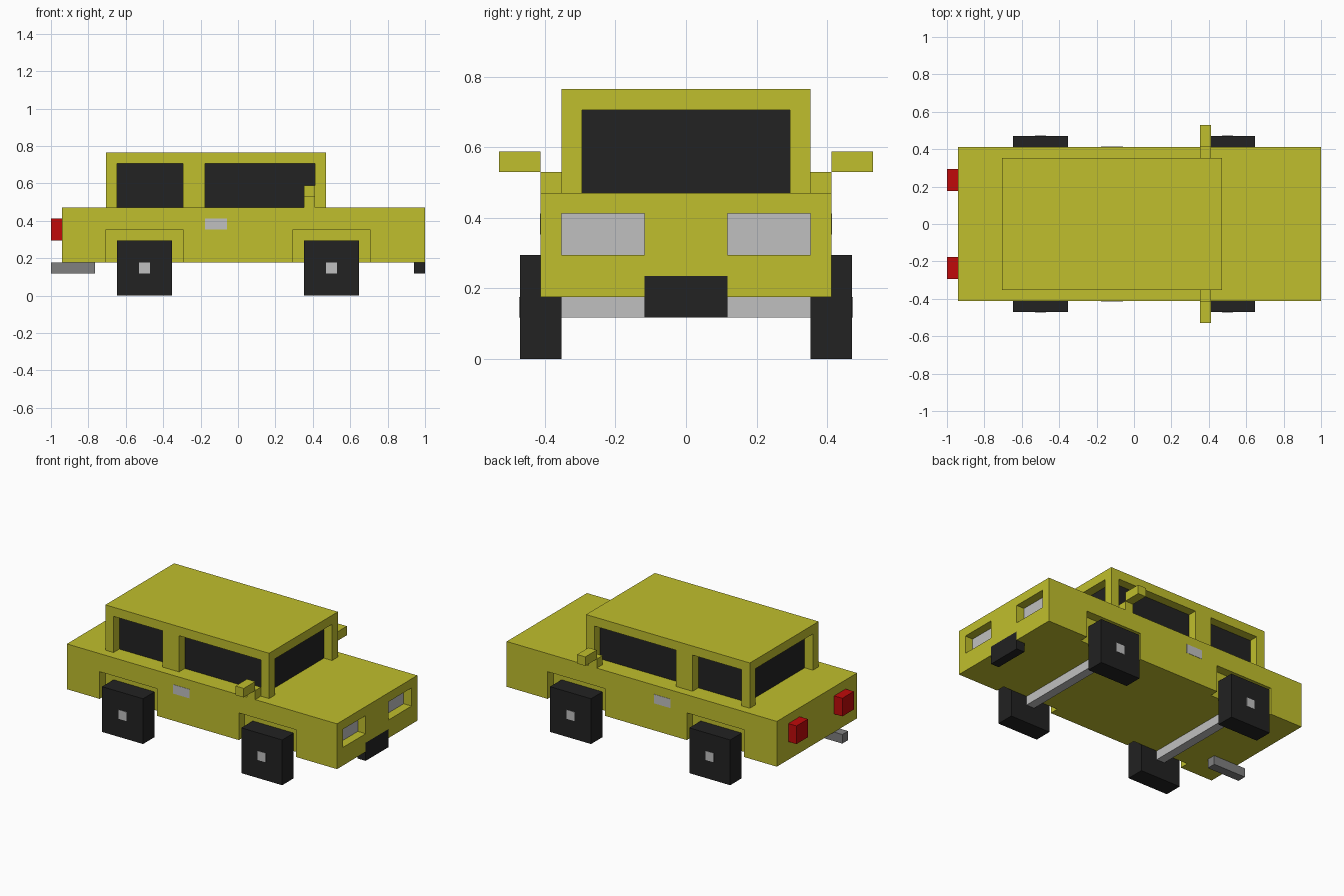
import bpy
import bmesh

if "Cube" in bpy.data.objects:
    bpy.data.objects.remove(bpy.data.objects["Cube"], do_unlink=True)

U = 1 / 17  # one building block; the car is 34 blocks long


def material(name, rgb):
    m = bpy.data.materials.new(name)
    m.use_nodes = True
    m.diffuse_color = (*rgb, 1)
    bsdf = next(n for n in m.node_tree.nodes if n.type == 'BSDF_PRINCIPLED')
    bsdf.inputs["Base Color"].default_value = (*rgb, 1)
    return m


YELLOW = material("yellow paint", (0.53, 0.52, 0.026))
BLACK = material("black", (0.016, 0.016, 0.016))
SILVER = material("light grey", (0.527, 0.527, 0.527))
GREY = material("exhaust grey", (0.216, 0.216, 0.216))
RED = material("red", (0.527, 0.003, 0.003))


def box(name, x, y, z, mat=None):
    """Box from (min, max) ranges given in blocks."""
    bm = bmesh.new()
    bmesh.ops.create_cube(bm, size=1)
    for v in bm.verts:
        v.co = [U * (r[0] if c < 0 else r[1]) for c, r in zip(v.co, (x, y, z))]
    mesh = bpy.data.meshes.new(name)
    bm.to_mesh(mesh)
    bm.free()
    ob = bpy.data.objects.new(name, mesh)
    bpy.context.scene.collection.objects.link(ob)
    if mat:
        mesh.materials.append(mat)
    return ob


def side(y, s):
    """Mirror a y range to the side s."""
    return tuple(sorted((y[0] * s, y[1] * s)))


def carve(ob, ranges):
    """Cut boxes out of an object and clear the cutters away."""
    cutters = [box("cutter", *r) for r in ranges]
    for c in cutters:
        c.hide_render = True
        mod = ob.modifiers.new("cut", 'BOOLEAN')
        mod.operation = 'DIFFERENCE'
        mod.solver = 'EXACT'
        mod.object = c
    bpy.context.view_layer.update()
    deps = bpy.context.evaluated_depsgraph_get()
    mesh = bpy.data.meshes.new_from_object(ob.evaluated_get(deps))
    ob.modifiers.clear()
    ob.data = mesh
    mesh.materials.clear()
    mesh.materials.append(YELLOW)
    for p in mesh.polygons:
        p.material_index = 0
    for c in cutters:
        bpy.data.objects.remove(c, do_unlink=True)


SIDES = ((1, "left"), (-1, "right")) 
AXLES = ((8.5, "front"), (-8.5, "rear"))

# Lower body with wheel arches, headlight pockets and bumper notch
body = box("body", (-16, 17), (-7, 7), (3, 8), YELLOW)
cuts = [((16, 18), (-2, 2), (2, 4))]
for s, _ in SIDES:
    cuts.append(((16, 18), side((2, 6), s), (5, 7)))
    for cx, _ in AXLES:
        cuts.append(((cx - 3.5, cx + 3.5), side((6, 8), s), (2, 6)))
carve(body, cuts)

# Cabin frame: roof and pillars left after cutting the window openings
cabin = box("cabin_frame", (-12, 8), (-6, 6), (8, 13), YELLOW)
carve(cabin, [((-13, 9), (-5, 5), (7, 12)),
              ((-11, -5), (-7, 7), (7, 12)),
              ((-3, 7), (-7, 7), (7, 12))])
box("window_glass", (-11, 7), (-5, 5), (8, 12), BLACK)

# Bumper and exhaust
box("front_bumper", (16, 17), (-2, 2), (2, 4), BLACK)
box("exhaust_pipe", (-17, -13), (-4, -3), (2, 3), GREY)

# Axles end as hubs on the outer wheel faces
for cx, end in AXLES:
    box(f"{end}_axle", (cx - 0.5, cx + 0.5), (-8.03, 8.03), (2, 3), SILVER)

for s, label in SIDES:
    # Wheels
    for cx, end in AXLES:
        box(f"{end}_{label}_wheel", (cx - 2.5, cx + 2.5), side((6, 8), s), (0, 5), BLACK)
    # Lights
    box(f"{label}_headlight", (15.9, 16.04), side((2, 6), s), (5, 7), SILVER)
    box(f"{label}_tail_light", (-17, -16), side((3, 5), s), (5, 7), RED)
    # Door handle
    box(f"{label}_door_handle", (-3, -1), side((6.9, 7.03), s), (6, 7), SILVER)
    # Mirror on its stem
    box(f"{label}_mirror_stem", (6, 7), side((6, 7), s), (8, 9), YELLOW)
    box(f"{label}_mirror", (6, 7), side((7, 9), s), (9, 10), YELLOW)
